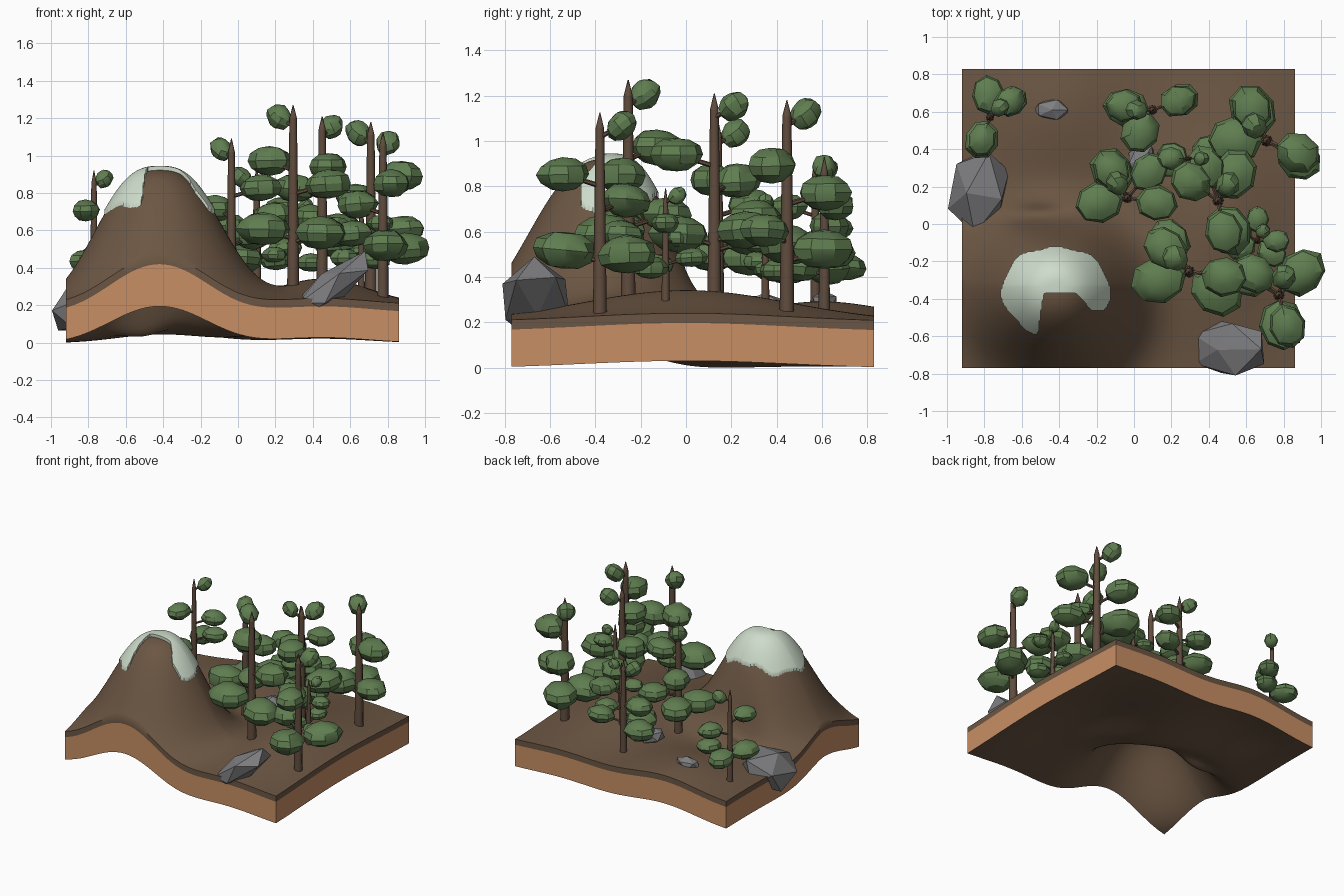
import bpy, bmesh, math, random
from mathutils import Vector, Matrix, Euler

if "Cube" in bpy.data.objects:
    bpy.data.objects.remove(bpy.data.objects["Cube"])

random.seed(4)


def material(name, rgb):
    m = bpy.data.materials.new(name)
    m.diffuse_color = (*rgb, 1)
    m.use_nodes = True
    m.node_tree.nodes["Principled BSDF"].inputs["Base Color"].default_value = m.diffuse_color
    return m


SOIL = material("brown soil", (0.148, 0.093, 0.056))
CLAY = material("orange clay", (0.58, 0.275, 0.13))
BARK = material("dark bark", (0.12, 0.073, 0.048))
LEAF = material("leaf green", (0.115, 0.205, 0.08))
ROCK = material("grey stone", (0.21, 0.21, 0.22))
SNOW = material("pale snow", (0.62, 0.72, 0.60))

X0, X1, Y0, Y1 = -0.92, 0.86, -0.77, 0.83
CX, CY = -0.42, -0.33          # mountain centre


def gauss(x, y, cx, cy, sx, sy):
    return math.exp(-((x - cx) / sx) ** 2 - ((y - cy) / sy) ** 2)


def mountain(x, y):
    """Peak with a steep back."""
    dx, dy = x - CX, y - CY
    r = math.hypot(dx, dy)
    sn = dy / r if r > 1e-6 else 0
    s = 0.415 + (-0.08 * sn if sn > 0 else -0.022 * sn)
    return 0.72 * math.exp(-(r / s) ** 2.7)


def hills(x, y):
    """Low rolling ground with a hollow behind the mountain."""
    return (0.14 * gauss(x, y, 0.45, 0.0, 0.36, 0.65)
            + 0.09 * gauss(x, y, -0.4, 0.6, 0.36, 0.42)
            - 0.12 * gauss(x, y, -0.49, 0.03, 0.17, 0.07))


def height(x, y):
    return 0.202 + mountain(x, y) + hills(x, y)


def finish(bm, name, mats, smooth=None):
    bmesh.ops.recalc_face_normals(bm, faces=bm.faces)
    me = bpy.data.meshes.new(name)
    bm.to_mesh(me)
    bm.free()
    for m in mats:
        me.materials.append(m)
    ob = bpy.data.objects.new(name, me)
    bpy.context.collection.objects.link(ob)
    if smooth:
        bpy.ops.object.select_all(action='DESELECT')
        ob.select_set(True)
        bpy.context.view_layer.objects.active = ob
        bpy.ops.object.shade_smooth_by_angle(angle=math.radians(smooth))
    return ob


# Ground slab: top and underside grids joined by a soil band and a clay band
def build_ground():
    nx, ny = 110, 100
    bm = bmesh.new()

    def vert(i, j, layer):
        x, y = X0 + (X1 - X0) * i / nx, Y0 + (Y1 - Y0) * j / ny
        h = height(x, y)
        under = max(0, 0.76 * mountain(x, y) + 0.9 * hills(x, y) - 0.004)
        return bm.verts.new((x, y, (h, h - 0.043, under)[layer]))

    top = {(i, j): vert(i, j, 0) for i in range(nx + 1) for j in range(ny + 1)}
    low = {(i, j): vert(i, j, 2) for i in range(nx + 1) for j in range(ny + 1)}
    for grid in (top, low):
        for i in range(nx):
            for j in range(ny):
                bm.faces.new([grid[i, j], grid[i + 1, j], grid[i + 1, j + 1], grid[i, j + 1]])
    rim = ([(i, 0) for i in range(nx)] + [(nx, j) for j in range(ny)]
           + [(i, ny) for i in range(nx, 0, -1)] + [(0, j) for j in range(ny, 0, -1)])
    mid = {k: vert(*k, 1) for k in rim}
    for a, b in zip(rim, rim[1:] + rim[:1]):
        bm.faces.new([top[a], mid[a], mid[b], top[b]])
        bm.faces.new([mid[a], low[a], low[b], mid[b]]).material_index = 1
    finish(bm, "ground_slab", [SOIL, CLAY], 40)


# Snow cap: a thick shell over the peak, open at the front
def snowy(x, y):
    a = math.atan2(y - CY, x - CX)
    limit = 0.76 - 0.065 * abs(math.cos(a)) + 0.015 * math.sin(7 * a)
    notch = y < -0.375 and -0.48 + 0.15 * (y + 0.38) < x < -0.31 - 0.9 * (y + 0.375)
    right_edge = x > -0.4 and y < -0.465
    return height(x, y) > limit and not notch and not right_edge


def build_snow():
    step, bm, grid = 0.0085, bmesh.new(), {}

    def vert(i, j):
        if (i, j) not in grid:
            x, y = CX + i * step, CY + j * step
            grid[i, j] = bm.verts.new((x, y, height(x, y) + 0.02))
        return grid[i, j]

    for i in range(-45, 45):
        for j in range(-45, 45):
            if snowy(CX + (i + .5) * step, CY + (j + .5) * step):
                bm.faces.new([vert(i, j), vert(i + 1, j), vert(i + 1, j + 1), vert(i, j + 1)])
    edge = [v for v in bm.verts if v.is_boundary]
    for _ in range(3):
        bmesh.ops.smooth_vert(bm, verts=edge, factor=0.5, use_axis_x=True, use_axis_y=True)
    for v in bm.verts:
        v.co.z = height(v.co.x, v.co.y) + 0.022
    # skirt down into the mountain
    rim = [e for e in bm.edges if e.is_boundary]
    new = bmesh.ops.extrude_edge_only(bm, edges=rim)["geom"]
    for v in new:
        if isinstance(v, bmesh.types.BMVert):
            v.co.z -= 0.035
    ob = finish(bm, "snow_cap", [SNOW], 45)
    if sum(p.normal.z for p in ob.data.polygons) < 0:
        ob.data.flip_normals()


# Tapered round stick between two points
def stick(bm, a, b, ra, rb, sides):
    a, b = Vector(a), Vector(b)
    d = b - a
    m = Matrix.Translation((a + b) / 2) @ d.to_track_quat('Z', 'Y').to_matrix().to_4x4()
    bmesh.ops.create_cone(bm, cap_ends=True, segments=sides, radius1=ra, radius2=rb,
                          depth=d.length, matrix=m)


def shape(vs, centre, rot, size, jitter):
    m = Matrix.Translation(centre) @ rot.to_matrix().to_4x4() @ Matrix.Diagonal((*size, 1))
    for v in vs:
        v.co = m @ (v.co * random.uniform(1 - jitter, 1 + jitter))


# Leaf tiers: height fraction, distance from trunk, length, thickness
TIERS = [(0.935, 0.10, 0.14, 0.11), (0.69, 0.17, 0.22, 0.14), (0.56, 0.18, 0.22, 0.14),
         (0.31, 0.16, 0.26, 0.155), (0.29, 0.17, 0.26, 0.155), (0.38, 0.19, 0.22, 0.13)]


def tree(n, x, y, top, scale, angles):
    z = height(x, y)
    H = top - z
    wood, leaves = bmesh.new(), bmesh.new()
    stick(wood, (x, y, z - 0.03), (x, y, top - 0.07), 0.031 * scale, 0.019 * scale, 8)
    stick(wood, (x, y, top - 0.07), (x, y, top), 0.019 * scale, 0.002, 8)
    for k, ((f, d, ln, th), deg) in enumerate(zip(TIERS, angles)):
        a, d = math.radians(deg), d * scale
        c = Vector((x + d * math.cos(a), y + d * math.sin(a), z + f * H))
        tilt = -0.7 if k == 0 else random.uniform(-0.1, 0.1)
        vs = bmesh.ops.create_uvsphere(leaves, u_segments=8, v_segments=6, radius=1)["verts"]
        shape(vs, c, Euler((0, tilt, a)),
              (ln * scale * .54, ln * scale * .46, th * scale * .54), 0.05)
        stick(wood, (x, y, c.z - 0.05 * scale), c, 0.012 * scale, 0.008 * scale, 6)
    finish(wood, f"tree_trunk_{n}", [BARK], 50)
    finish(leaves, f"tree_leaves_{n}", [LEAF], 30)


build_ground()
build_snow()

# Trees: x, y, tip height, scale, leaf directions in degrees
for n, t in enumerate([
        (0.775, -0.38, 1.125, 1.0, (75, -75, 140, -85, 45, 150)),
        (0.295, -0.255, 1.27, 1.05, (135, 135, -8, 195, -35, 122)),
        (0.45, 0.125, 1.21, 1.0, (60, -80, 145, 60, -70, 110)),
        (0.71, 0.445, 1.18, 1.05, (130, -22, 115, 180, 115, -30)),
        (-0.035, 0.14, 1.09, 0.95, (125, -10, 120, 190, 120, 50)),
        (-0.77, 0.57, 0.92, 0.75, (45, -110, 40, 95, -110, 35)),
        (0.10, 0.61, 0.93, 0.85, (180, 20, 172, -120, 175, 20)),
        (0.30, 0.35, 0.76, 0.6, (0, 180, -20, 170, 30, 200)),
        (0.66, -0.09, 0.79, 0.6, (60, 0, 150, 200, -40, 90))]):
    tree(n + 1, *t)

# Boulders: centre, rotation, half sizes
for n, (c, r, s) in enumerate([
        ((-0.835, 0.18, 0.19), (0.2, -0.4, -0.25), (0.185, 0.25, 0.14)),
        ((0.495, -0.665, 0.30), (0.1, -0.64, 0.0), (0.28, 0.16, 0.09)),
        ((-0.44, 0.61, 0.29), (0, 0, 0), (0.1, 0.06, 0.05)),
        ((0.04, 0.35, 0.27), (0, 0.2, -0.4), (0.08, 0.1, 0.06))]):
    bm = bmesh.new()
    vs = bmesh.ops.create_icosphere(bm, subdivisions=1, radius=1)["verts"]
    shape(vs, Vector(c), Euler(r), s, 0.08)
    finish(bm, f"boulder_{n + 1}", [ROCK])
